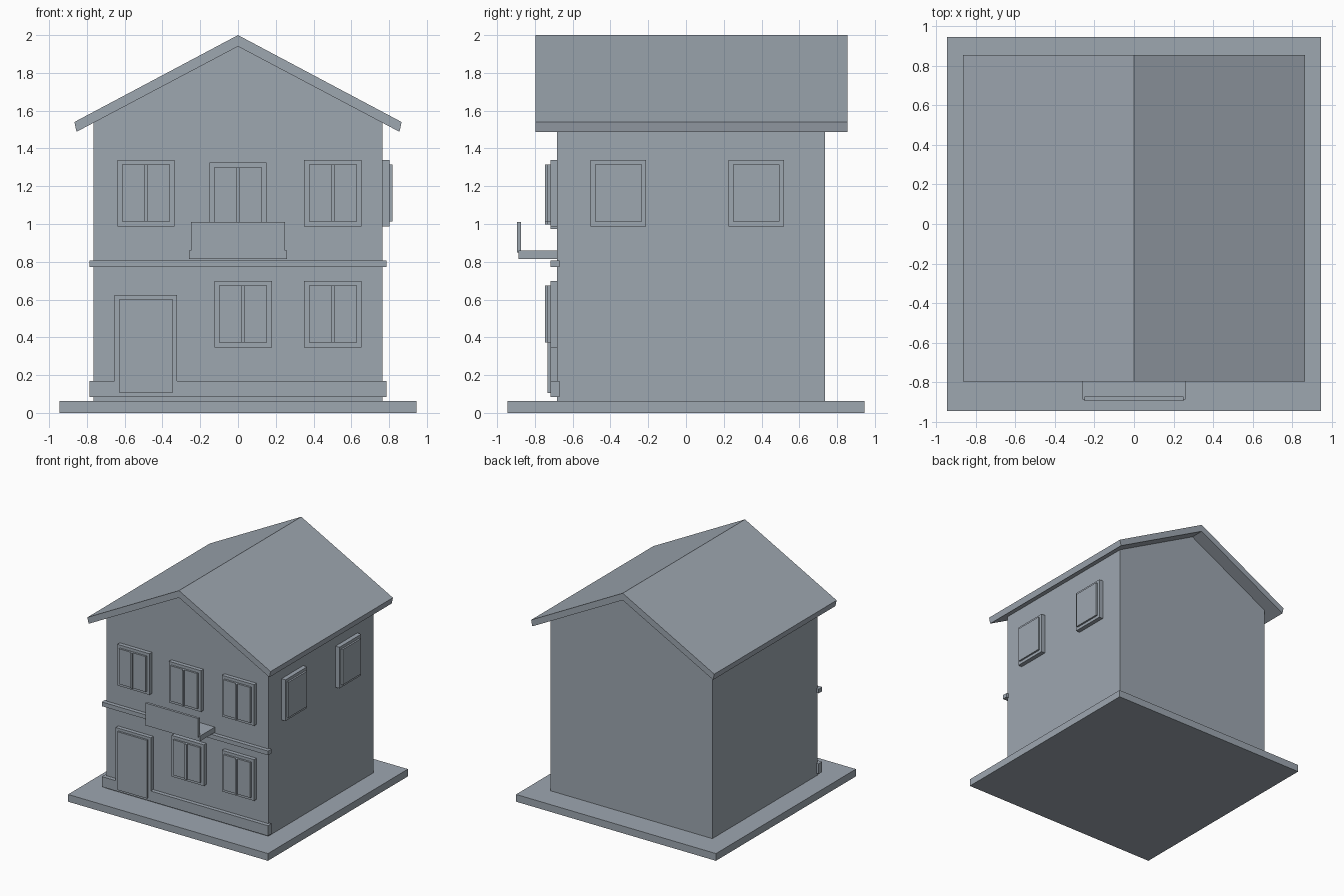
import bpy
import bmesh

cube = bpy.data.objects.get("Cube")
if cube:
    bpy.data.objects.remove(cube, do_unlink=True)

# One plain grey for the whole house
GREY = (0.34, 0.385, 0.435, 1.0)
grey = bpy.data.materials.new("slate grey")
grey.use_nodes = True
grey.diffuse_color = GREY
bsdf = next(n for n in grey.node_tree.nodes if n.type == "BSDF_PRINCIPLED")
bsdf.inputs["Base Color"].default_value = GREY


def prism(name, outline, y0, y1):
    """Extrude an x-z outline from y0 to y1."""
    bm = bmesh.new()
    face = bm.faces.new([bm.verts.new((x, y0, z)) for x, z in outline])
    ext = bmesh.ops.extrude_face_region(bm, geom=[face])
    moved = [v for v in ext["geom"] if isinstance(v, bmesh.types.BMVert)]
    bmesh.ops.translate(bm, verts=moved, vec=(0, y1 - y0, 0))
    bmesh.ops.recalc_face_normals(bm, faces=bm.faces[:])
    mesh = bpy.data.meshes.new(name)
    bm.to_mesh(mesh)
    bm.free()
    mesh.materials.append(grey)
    obj = bpy.data.objects.new(name, mesh)
    bpy.context.collection.objects.link(obj)
    return obj


def box(name, x, y, z):
    """Box from three (low, high) ranges."""
    return prism(name, [(x[0], z[0]), (x[1], z[0]), (x[1], z[1]), (x[0], z[1])], *y)


def around(centre, half):
    return (centre - half, centre + half)


# Main dimensions
FRONT, BACK, SIDE = -0.683, 0.737, 0.765
FRAME_Y, PANE_Y, BAR_Y = -0.717, -0.733, -0.747
SLOPE = 0.527
EAVE_Z, RIDGE_Z = 1.94 - SIDE * SLOPE, 1.94

# Ground slab and gabled body
box("ground_slab", (-0.945, 0.945), (-0.945, 0.945), (0, 0.062))
prism("house_body", [(-SIDE, 0.06), (SIDE, 0.06), (SIDE, EAVE_Z),
                     (0, RIDGE_Z), (-SIDE, EAVE_Z)], FRONT, BACK)

# Roof sheet, with square-cut eaves
prism("roof", [(0, 2), (0.866, 1.54), (0.855, 1.488), (0, RIDGE_Z),
               (-0.855, 1.488), (-0.866, 1.54)], -0.797, 0.855)

# Plinth band joined with the door surround, door, and storey band
prism("plinth_and_door_frame",
      [(-0.786, 0.083), (0.786, 0.083), (0.786, 0.17), (-0.322, 0.17),
       (-0.322, 0.625), (-0.655, 0.625), (-0.655, 0.17), (-0.786, 0.17)],
      FRAME_Y, -0.67)
box("door", (-0.628, -0.348), (PANE_Y, FRONT), (0.105, 0.602))
box("storey_band", (-0.786, 0.786), (FRAME_Y, -0.67), (0.772, 0.808))

# Front windows: frame, pane and centre bar
front_windows = {
    "upper_right": (-0.487, 1.164),
    "upper_middle": (0, 1.149),
    "upper_left": (0.502, 1.164),
    "lower_middle": (0.027, 0.523),
    "lower_left": (0.502, 0.523),
}
for place, (x, z) in front_windows.items():
    box(place + "_window_frame", around(x, 0.152), (FRAME_Y, FRONT), around(z, 0.176))
    box(place + "_window_pane", around(x, 0.127), (PANE_Y, FRONT), around(z, 0.151))
    box(place + "_window_bar", around(x, 0.008), (BAR_Y, FRONT), around(z, 0.151))

# Side windows on the left wall
for place, y in (("front", -0.358), ("back", 0.372)):
    box(place + "_side_window_frame", (SIDE, 0.802), around(y, 0.147), around(1.164, 0.176))
    box(place + "_side_window_pane", (SIDE, 0.817), around(y, 0.124), around(1.164, 0.151))

# Balcony floor and front parapet
box("balcony_floor", (-0.26, 0.26), (-0.887, FRONT), (0.815, 0.86))
box("balcony_parapet", (-0.25, 0.25), (-0.894, -0.873), (0.85, 1.01))
